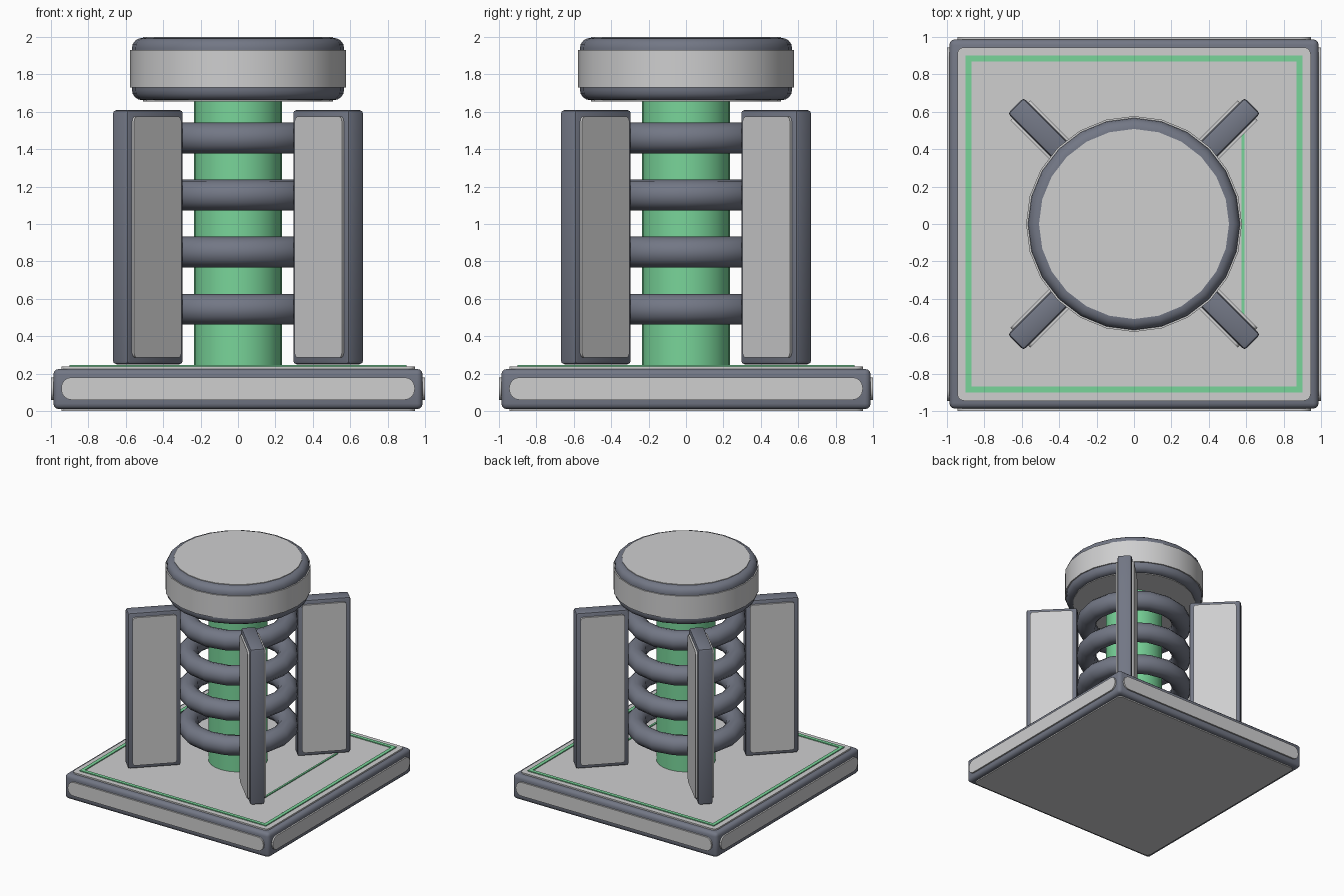
import bpy, bmesh, math
from mathutils import Matrix, Vector

if "Cube" in bpy.data.objects:
    bpy.data.objects.remove(bpy.data.objects["Cube"])


def material(name, rgb):
    m = bpy.data.materials.new(name)
    m.diffuse_color = (*rgb, 1)
    m.use_nodes = True
    m.node_tree.nodes["Principled BSDF"].inputs["Base Color"].default_value = m.diffuse_color
    return m


LIGHT = material("light grey", (0.62, 0.62, 0.625))
DARK = material("slate grey", (0.17, 0.185, 0.235))
GREEN = material("mint green", (0.19, 0.66, 0.32))


def finish(name, bm, mat, matrix=Matrix(), angle=35):
    """Turn a bmesh into a named, smooth-shaded object."""
    bm.transform(matrix)
    bmesh.ops.recalc_face_normals(bm, faces=bm.faces)
    me = bpy.data.meshes.new(name)
    bm.to_mesh(me)
    bm.free()
    me.materials.append(mat)
    ob = bpy.data.objects.new(name, me)
    bpy.context.collection.objects.link(ob)
    bpy.ops.object.select_all(action='DESELECT')
    ob.select_set(True)
    bpy.context.view_layer.objects.active = ob
    bpy.ops.object.shade_smooth_by_angle(angle=math.radians(angle))
    return ob


def box(name, size, mat, matrix, radius=0, segs=3, plate=False):
    """Box with all edges rounded, or only its local z edges for a plate."""
    bm = bmesh.new()
    bmesh.ops.create_cube(bm, size=1)
    bmesh.ops.scale(bm, vec=Vector(size), verts=bm.verts)
    edges = list(bm.edges)
    if plate:
        edges = [e for e in edges if abs(e.verts[0].co.z - e.verts[1].co.z) > 1e-5]
    if radius:
        bmesh.ops.bevel(bm, geom=edges, offset=radius, segments=segs,
                        profile=0.5, affect='EDGES')
    return finish(name, bm, mat, matrix)


def cylinder(name, r, z0, z1, mat, bevel=0, sides=24):
    bm = bmesh.new()
    bmesh.ops.create_cone(bm, cap_ends=True, segments=sides, radius1=r,
                          radius2=r, depth=z1 - z0)
    if bevel:
        rims = [e for e in bm.edges
                if abs(e.verts[0].co.z - e.verts[1].co.z) < 1e-5]
        bmesh.ops.bevel(bm, geom=rims, offset=bevel, segments=4,
                        profile=0.5, affect='EDGES')
    return finish(name, bm, mat, Matrix.Translation((0, 0, (z0 + z1) / 2)))


def torus(name, major, minor, z, mat, n=16, k=12):
    bm = bmesh.new()
    rings = []
    for i in range(n):
        a = math.tau * i / n
        ring = []
        for j in range(k):
            b = math.tau * j / k
            r = major + minor * math.cos(b)
            ring.append(bm.verts.new((r * math.cos(a), r * math.sin(a),
                                      z + minor * math.sin(b))))
        rings.append(ring)
    for i in range(n):
        p, q = rings[i], rings[(i + 1) % n]
        for j in range(k):
            bm.faces.new((p[j], q[j], q[(j + 1) % k], p[(j + 1) % k]))
    return finish(name, bm, mat, angle=50)


def turn(deg):
    return Matrix.Rotation(math.radians(deg), 4, 'Z')


T = Matrix.Translation
UPRIGHT = Matrix.Rotation(math.pi / 2, 4, 'X')  # local z becomes -y

# Base slab with light panels on every side
box("base_slab", (1.974, 1.974, 0.215), DARK, T((0, 0, 0.1175)), 0.03)
box("base_top_panel", (1.89, 1.89, 0.03), LIGHT, T((0, 0, 0.222)), 0.035, plate=True)
box("base_bottom_panel", (1.89, 1.89, 0.03), LIGHT, T((0, 0, 0.015)), 0.035, plate=True)
for i in range(4):
    box(f"base_side_panel_{i}", (1.89, 0.12, 0.03), LIGHT,
        turn(90 * i) @ T((0, -0.985, 0.12)) @ UPRIGHT, 0.055, 4, plate=True)

# Green border line and the single short line on the base
for i in range(4):
    box(f"border_line_{i}", (1.77, 0.03, 0.009), GREEN,
        turn(90 * i) @ T((0.015, -0.885, 0.2405)))
box("short_line", (0.016, 1.06, 0.009), GREEN, T((0.582, 0.005, 0.2405)))

# Central column and its rings
cylinder("column", 0.235, 0.22, 1.70, GREEN)
for i in range(4):
    torus(f"coil_ring_{i}", 0.40, 0.082, 0.545 + 0.305 * i, DARK)

# Diagonal fins with a light panel on both faces
R_IN, R_OUT, Z0, Z1, THICK, INSET = 0.468, 0.895, 0.25, 1.61, 0.12, 0.035
rc, zc = (R_IN + R_OUT) / 2, (Z0 + Z1) / 2
for i in range(4):
    rot = turn(45 + 90 * i)
    box(f"fin_{i}", (R_OUT - R_IN, THICK, Z1 - Z0), DARK,
        rot @ T((rc, 0, zc)), 0.018, 2)
    for side, s in (("left", 1), ("right", -1)):
        box(f"fin_panel_{side}_{i}",
            (R_OUT - R_IN - 2 * INSET, Z1 - Z0 - 2 * INSET, 0.03), LIGHT,
            rot @ T((rc, s * THICK / 2, zc)) @ UPRIGHT, 0.025, 3, plate=True)

# Round cap with a light band and end discs
cylinder("cap_body", 0.567, 1.662, 1.995, DARK, bevel=0.055)
cylinder("cap_band", 0.577, 1.73, 1.93, LIGHT)
cylinder("cap_top_disc", 0.508, 1.96, 2.0, LIGHT)
cylinder("cap_bottom_disc", 0.508, 1.656, 1.70, LIGHT)
